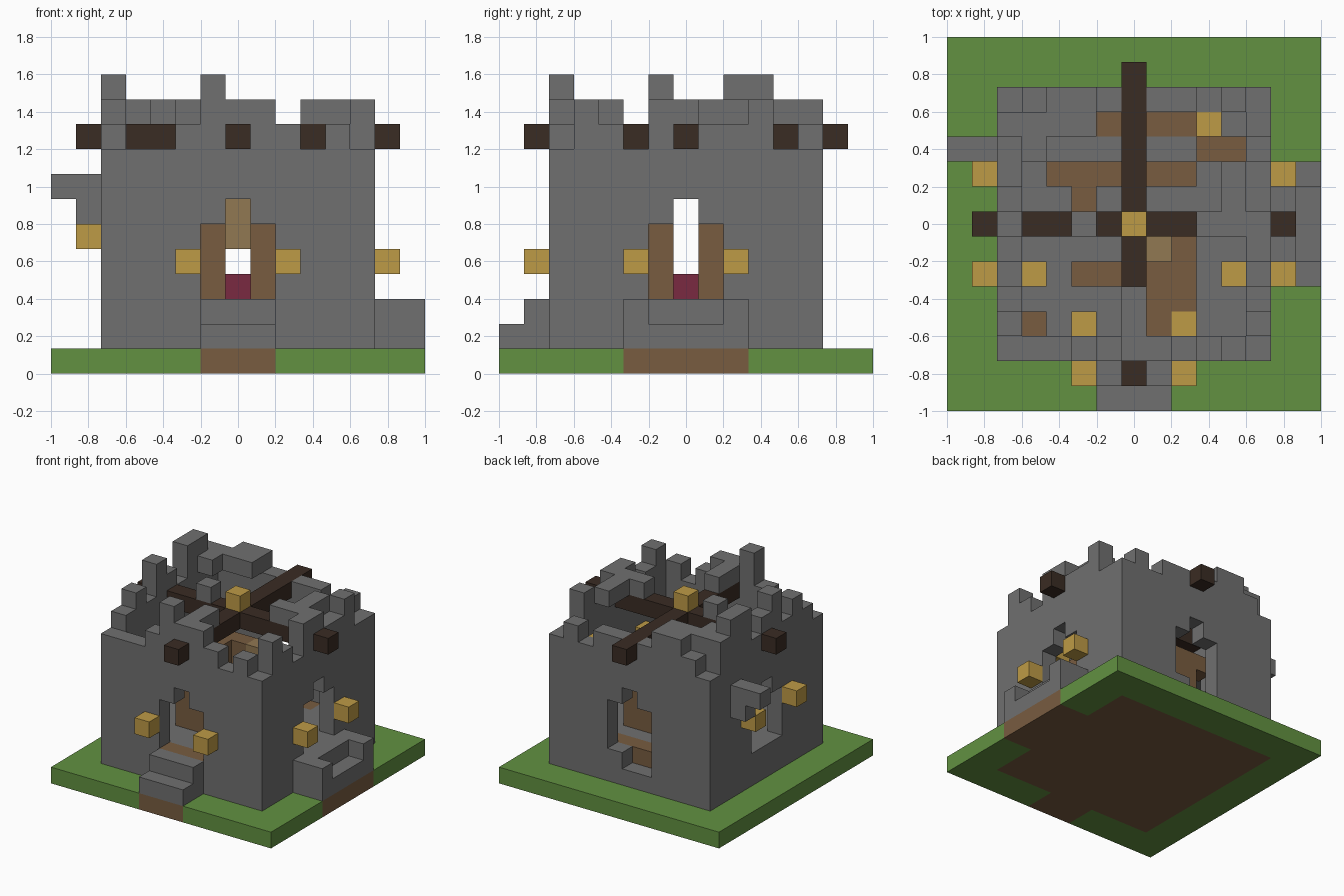
import bpy, bmesh
from mathutils import Vector

if "Cube" in bpy.data.objects:
    bpy.data.objects.remove(bpy.data.objects["Cube"])

UNIT = 2 / 15          # edge of one block
WALL = 5               # wall distance from the centre, in blocks


def material(name, rgb):
    m = bpy.data.materials.new(name)
    m.use_nodes = True
    m.diffuse_color = (*rgb, 1)
    m.node_tree.nodes["Principled BSDF"].inputs["Base Color"].default_value = (*rgb, 1)
    return m


stone = material("stone grey", (.16, .16, .16))
grass = material("grass green", (.122, .283, .053))
wood = material("plank brown", (.188, .107, .051))
timber = material("dark timber", (.042, .025, .017))
glow = material("lantern yellow", (.515, .328, .061))
tan = material("pale wood", (.283, .188, .084))
red = material("carpet red", (.195, .023, .053))

blocks = {}            # block position -> (part name, material)


def span(v):
    return range(v[0], v[1] + 1) if isinstance(v, tuple) else (v,)


def fill(part, mat, x, y, z):
    for i in span(x):
        for j in span(y):
            for k in span(z):
                blocks[i, j, k] = (part, mat)


def carve(x, y, z):
    for i in span(x):
        for j in span(y):
            for k in span(z):
                blocks.pop((i, j, k), None)


# Ground with the dirt foundation and two paths
fill("grass_base", grass, (-7, 7), (-7, 7), 0)
fill("dirt_foundation", wood, (-5, 5), (-5, 5), 0)
fill("dirt_foundation", wood, (-1, 1), (-7, -6), 0)
fill("dirt_foundation", wood, (6, 7), (-2, 2), 0)

# Stone floor
fill("stone_floor", stone, (-4, 4), (-4, 4), (1, 2))

# Ruined walls: each letter is the height of one column, a (lowest) to d
FRONT = "aaabdccbaba"
BACK = "abccbabbaba"
LEFT = "abcbdcbddca"
RIGHT = "acbaccbbcaa"
for n in range(11):
    p = n - WALL
    for part, row, x, y in (("front_wall", FRONT, p, -WALL), ("back_wall", BACK, p, WALL),
                            ("left_wall", RIGHT, WALL, p), ("right_wall", LEFT, -WALL, p)):
        fill(part, stone, x, y, (1, 8 + "abcd".index(row[n])))

# Arched openings in all four walls
for s in (-WALL, WALL):
    carve((-1, 1), s, (3, 5))
    carve(0, s, 6)
    carve(s, (-1, 1), (3, 5))
    carve(s, 0, 6)
carve((-1, 0), WALL, 2)
fill("door_sill", wood, (-1, 1), -WALL, 2)

# Front steps and side porch
fill("front_steps", stone, (-1, 1), (-7, -6), 1)
fill("front_steps", stone, (-1, 1), -6, 2)
fill("side_porch", stone, (6, 7), (-2, 2), (1, 2))
carve(7, (-1, 1), 2)

# Broken bracket on the wall
fill("wall_bracket", stone, (-7, -6), 3, 7)
fill("wall_bracket", stone, -6, 3, 6)

# Crossed roof beams
fill("roof_beams", timber, (-6, 6), 0, 9)
fill("roof_beams", timber, 0, (-6, 6), 9)

# Remains of the stone roof
fill("roof_remains", stone, -2, 0, 10)
fill("roof_remains", stone, (3, 4), 0, 10)
fill("roof_remains", stone, 4, (1, 2), 10)
fill("roof_remains", stone, 0, (-4, -3), 10)
fill("roof_remains", stone, (-4, -2), 4, 10)
fill("roof_remains", stone, -4, 3, 10)

# Inner plank walls and broken upper boards
for s in (-1, 1):
    fill("inner_planks", wood, (-2, -1), 2 * s, (3, 6))
    fill("inner_planks", wood, (1, 2), 2 * s, (3, 6))
    fill("inner_planks", wood, 2 * s, -s, (3, 6))
fill("inner_planks", wood, -3, 2, 6)
fill("upper_boards", wood, (3, 4), 3, 6)
fill("upper_boards", wood, (1, 2), -3, 6)
fill("upper_boards", wood, 1, -4, 6)
fill("upper_boards", wood, -4, -4, 5)
fill("upper_boards", wood, (-1, 2), 4, 2)
fill("pale_boards", tan, 1, -1, 5)
fill("pale_boards", tan, 4, 2, 6)
fill("pale_boards", tan, 0, 2, (5, 6))
fill("red_seat", red, 0, 0, 3)

# Lanterns outside, inside and on the beam crossing
for s in (-2, 2):
    fill("lanterns", glow, s, -6, 4)
    fill("lanterns", glow, 6, s, 4)
    fill("lanterns", glow, -6, s, 5)
    fill("lanterns", glow, s, -4, 6)
    fill("lanterns", glow, 2 * s, -2, 6)
fill("lanterns", glow, 3, 4, 8)
fill("lanterns", glow, 0, 0, 10)

# One mesh per part, made of the exposed block faces
AXES = [Vector(a) for a in ((1, 0, 0), (0, 1, 0), (0, 0, 1))]
for part, mat in dict(blocks.values()).items():
    bm = bmesh.new()
    for cell, (owner, _) in blocks.items():
        if owner != part:
            continue
        centre = Vector(cell) + AXES[2] / 2
        for a in range(3):
            for s in (-1, 1):
                n = AXES[a] * s
                if tuple(int(c) for c in Vector(cell) + n) in blocks:
                    continue
                u = AXES[(a + 1) % 3] / 2
                v = AXES[(a + 2) % 3] / 2 * s
                mid = centre + n / 2
                bm.faces.new([bm.verts.new((mid + w) * UNIT)
                              for w in (-u - v, u - v, u + v, v - u)])
    bmesh.ops.remove_doubles(bm, verts=bm.verts, dist=UNIT / 100)
    mesh = bpy.data.meshes.new(part)
    bm.to_mesh(mesh)
    bm.free()
    mesh.materials.append(mat)
    bpy.context.collection.objects.link(bpy.data.objects.new(part, mesh))
